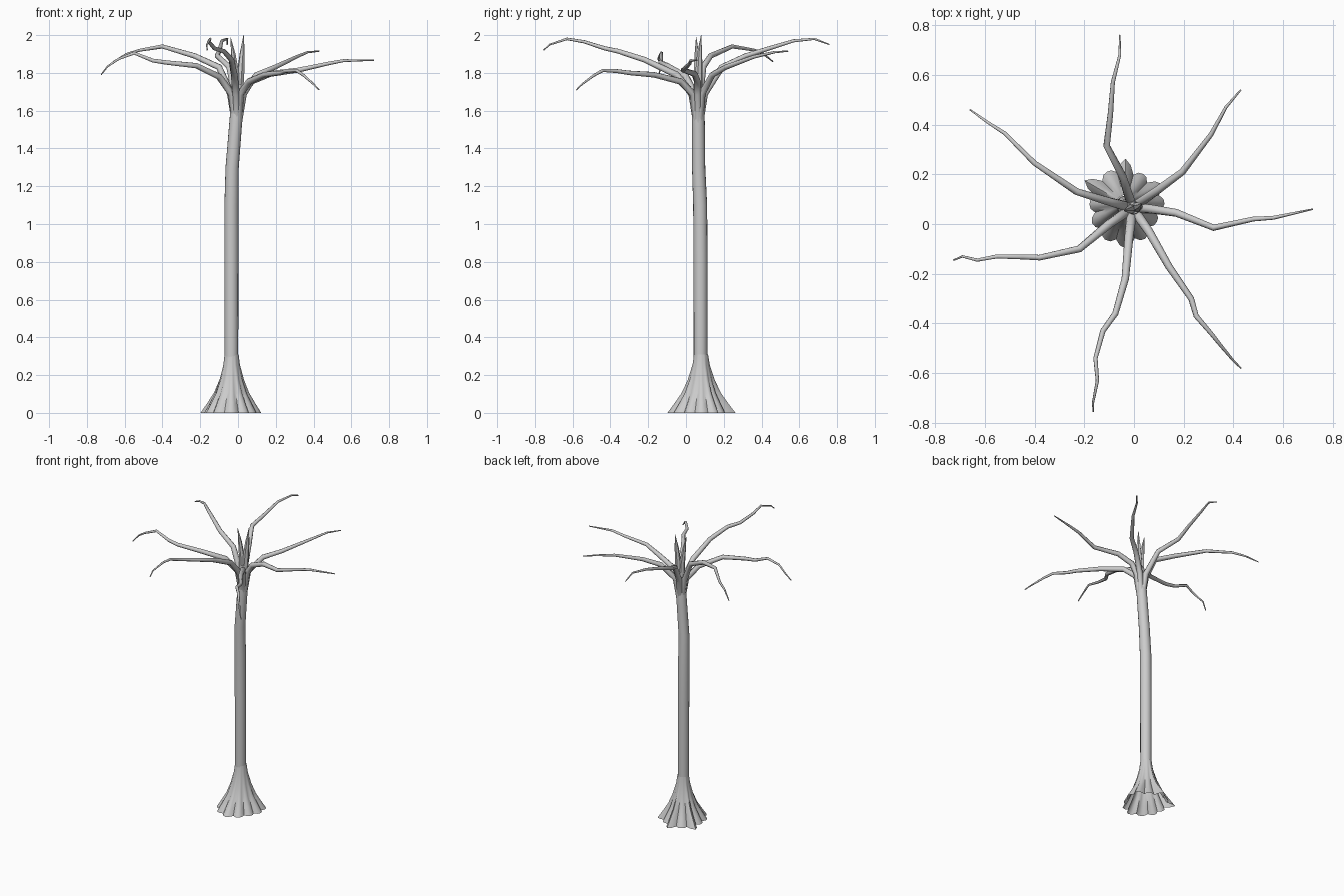
import bpy, bmesh, math
from mathutils import Vector

cube = bpy.data.objects.get("Cube")
if cube:
    bpy.data.objects.remove(cube, do_unlink=True)

bark = bpy.data.materials.new("grey_bark")
bark.use_nodes = True
GREY = (0.6, 0.6, 0.6, 1)
bark.diffuse_color = GREY
bark.node_tree.nodes["Principled BSDF"].inputs["Base Color"].default_value = GREY


def finish(name, bm, angle=50):
    bmesh.ops.recalc_face_normals(bm, faces=bm.faces)
    mesh = bpy.data.meshes.new(name)
    bm.to_mesh(mesh)
    bm.free()
    mesh.materials.append(bark)
    ob = bpy.data.objects.new(name, mesh)
    bpy.context.collection.objects.link(ob)
    bpy.ops.object.select_all(action='DESELECT')
    ob.select_set(True)
    bpy.context.view_layer.objects.active = ob
    bpy.ops.object.shade_smooth_by_angle(angle=math.radians(angle))


def bridge(bm, rings):
    for a, b in zip(rings, rings[1:]):
        for i in range(len(a)):
            j = (i + 1) % len(a)
            bm.faces.new((a[i], a[j], b[j], b[i]))


def tube(name, points, radii, sides=8):
    """Tapering tube along a path, with rings square to the path."""
    pts = [Vector(p) for p in points]
    bm = bmesh.new()
    rings = []
    for k, p in enumerate(pts):
        before = (p - pts[k - 1]).normalized() if k else Vector()
        after = (pts[k + 1] - p).normalized() if k + 1 < len(pts) else Vector()
        along = (before + after).normalized()
        if k == 0:
            side = along.orthogonal()
        side = (side - along * side.dot(along)).normalized()
        up = along.cross(side)
        ring = []
        for i in range(sides):
            t = math.tau * i / sides
            ring.append(bm.verts.new(p + radii[k] * (side * math.cos(t) + up * math.sin(t))))
        rings.append(ring)
    bridge(bm, rings)
    bm.faces.new(rings[0])
    bm.faces.new(rings[-1])
    finish(name, bm)


# Trunk: straight below, leaning slightly near the top
tube("trunk",
     [(-.035, .077, .27), (-.035, .077, .8), (-.035, .075, 1.1), (-.031, .067, 1.3),
      (-.015, .066, 1.5), (-.006, .065, 1.62), (0, .065, 1.74)],
     [.036, .037, .037, .035, .034, .033, .024], 16)

# Flared root skirt with uneven shallow lobes, open underneath
LOBES = [.157, .165, .14, .182, .15, .19, .145, .155, .165, .178, .16, .145]
PROFILE = [(0, 1), (.05, .74), (.105, .47), (.175, .24), (.255, .06), (.31, 0)]
bm = bmesh.new()
rings = []
for z, spread in PROFILE:
    ring = []
    for i, reach in enumerate(LOBES):
        following = LOBES[(i + 1) % len(LOBES)]
        valley = min(reach, following) - .018
        for step, r in enumerate((reach, (reach + valley) / 2 + .006, valley,
                                  (following + valley) / 2 + .006)):
            t = math.tau * (i + step / 4) / len(LOBES)
            r = .037 + (r - .037) * spread
            ring.append(bm.verts.new((-.034 + r * math.cos(t), .08 + r * math.sin(t), z)))
    rings.append(ring)
bridge(bm, rings)
finish("root_flare", bm, 60)

# Bare branches radiating from the crown
BRANCHES = {
    "back_branch": [(-.045, .19, 1.83), (-.11, .315, 1.89), (-.095, .44, 1.93),
                    (-.085, .57, 1.97), (-.057, .68, 1.98), (-.057, .76, 1.95)],
    "back_left_branch": [(.1, .14, 1.79), (.195, .21, 1.83), (.31, .36, 1.885),
                         (.37, .47, 1.91), (.43, .54, 1.915)],
    "left_branch": [(.07, .06, 1.755), (.17, .045, 1.795), (.32, -.015, 1.815),
                    (.48, .02, 1.85), (.56, .025, 1.865), (.72, .06, 1.867)],
    "front_left_branch": [(.06, -.03, 1.755), (.14, -.17, 1.79), (.23, -.3, 1.8),
                          (.25, -.37, 1.81), (.31, -.44, 1.813), (.35, -.49, 1.785),
                          (.4, -.55, 1.74), (.43, -.58, 1.71)],
    "front_branch": [(-.02, -.05, 1.79), (-.035, -.22, 1.87), (-.075, -.36, 1.915),
                     (-.125, -.43, 1.93), (-.155, -.54, 1.965), (-.147, -.63, 1.98),
                     (-.165, -.72, 1.95), (-.163, -.755, 1.92)],
    "right_branch": [(-.1, 0, 1.78), (-.22, -.1, 1.838), (-.38, -.135, 1.855),
                     (-.45, -.132, 1.865), (-.55, -.13, 1.905), (-.63, -.145, 1.875),
                     (-.69, -.13, 1.835), (-.725, -.145, 1.79)],
    "back_right_branch": [(-.1, .09, 1.83), (-.23, .13, 1.89), (-.4, .245, 1.94),
                          (-.52, .365, 1.92), (-.59, .41, 1.9), (-.66, .46, 1.86)],
}
crown = Vector((-.006, .065, 0))
for name, path in BRANCHES.items():
    first = Vector(path[0])
    out = Vector((first.x - crown.x, first.y - crown.y, 0)).normalized()
    full = [crown + out * .006 + Vector((0, 0, 1.54)),
            crown + out * .034 + Vector((0, 0, 1.69))] + [Vector(p) for p in path]
    # Taper by distance travelled from the crown
    lengths = [0]
    for a, b in zip(full, full[1:]):
        lengths.append(lengths[-1] + (b - a).length)
    radii = [.003 + .019 * (1 - d / lengths[-1]) ** .8 for d in lengths]
    tube(name, full, radii)

# Two upright pointed shoots in the middle of the crown
tube("left_shoot", [(.004, .066, 1.66), (.014, .068, 1.8), (.022, .072, 1.9), (.03, .08, 2)],
     [.022, .02, .014, .001], 6)
tube("right_shoot", [(-.006, .062, 1.66), (-.012, .06, 1.8), (-.025, .057, 1.9), (-.04, .054, 1.99)],
     [.022, .019, .012, .001], 6)
